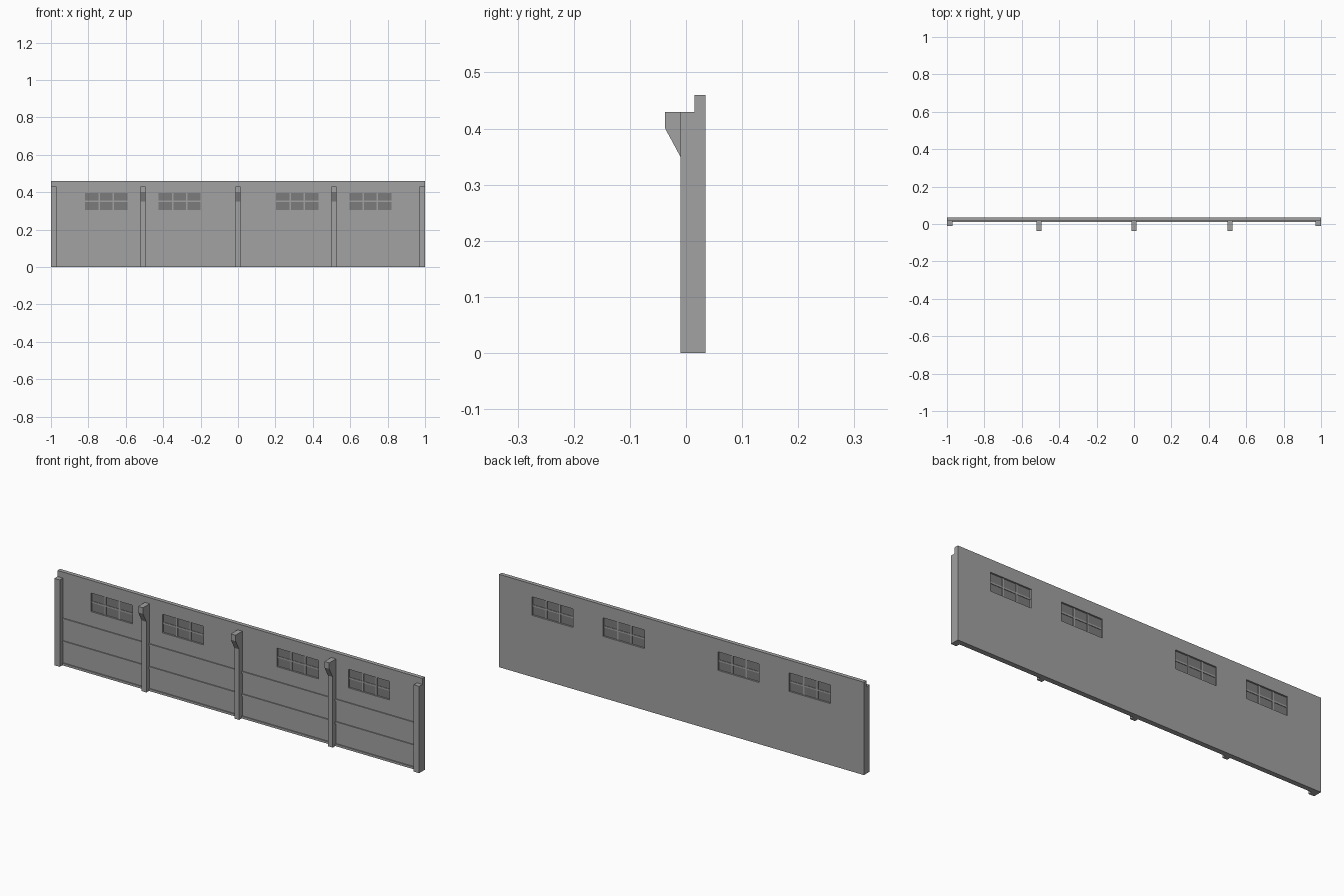
import bpy, bmesh
from mathutils import Vector

cube = bpy.data.objects.get("Cube")
if cube:
    bpy.data.objects.remove(cube, do_unlink=True)


def make_material(name, value):
    mat = bpy.data.materials.new(name)
    mat.use_nodes = True
    color = (value, value, value, 1)
    mat.diffuse_color = color
    mat.node_tree.nodes["Principled BSDF"].inputs["Base Color"].default_value = color
    return mat


concrete = make_material("concrete grey", 0.36)
glass = make_material("dark window grey", 0.2)


def finish(name, bm, mat):
    bmesh.ops.recalc_face_normals(bm, faces=bm.faces)
    mesh = bpy.data.meshes.new(name)
    bm.to_mesh(mesh)
    bm.free()
    mesh.materials.append(mat)
    obj = bpy.data.objects.new(name, mesh)
    bpy.context.collection.objects.link(obj)
    return obj


def box(name, x, y, z, mat):
    """Box from (low, high) ranges on each axis."""
    bm = bmesh.new()
    bmesh.ops.create_cube(bm, size=1)
    for v in bm.verts:
        v.co = Vector([r[0] if c < 0 else r[1] for c, r in zip(v.co, (x, y, z))])
    return finish(name, bm, mat)


def extruded_profile(name, profile, x, mat):
    """Side profile of (y, z) points extruded over an x range."""
    bm = bmesh.new()
    face = bm.faces.new([bm.verts.new((x[0], y, z)) for y, z in profile])
    ext = bmesh.ops.extrude_face_region(bm, geom=[face])["geom"]
    verts = [g for g in ext if isinstance(g, bmesh.types.BMVert)]
    bmesh.ops.translate(bm, verts=verts, vec=(x[1] - x[0], 0, 0))
    return finish(name, bm, mat)


FRONT, BACK, POST_FRONT = 0.015, 0.035, -0.01
HEIGHT, POST_TOP = 0.46, 0.43
SILL, HEAD = 0.305, 0.397
windows = [(-0.817, -0.59), (-0.425, -0.2), (0.203, 0.43), (0.595, 0.82)]

# Wall slab with four window openings
xs = [-1] + [x for pair in windows for x in pair] + [1]
zs = [0, SILL, HEAD, HEIGHT]
bm = bmesh.new()
grid = [[bm.verts.new((x, FRONT, z)) for z in zs] for x in xs]
for i in range(len(xs) - 1):
    for j in range(len(zs) - 1):
        if not (i % 2 == 1 and j == 1):
            bm.faces.new((grid[i][j], grid[i + 1][j], grid[i + 1][j + 1], grid[i][j + 1]))
ext = bmesh.ops.extrude_face_region(bm, geom=bm.faces[:], use_keep_orig=True)["geom"]
moved = [g for g in ext if isinstance(g, bmesh.types.BMVert)]
bmesh.ops.translate(bm, verts=moved, vec=(0, BACK - FRONT, 0))
finish("wall", bm, concrete)

# Windows: recessed pane, two upright bars and one cross bar
BAR = 0.004
for n, (x0, x1) in enumerate(windows, 1):
    box(f"window_pane_{n}", (x0, x1), (0.023, 0.027), (SILL, HEAD), glass)
    for k in (1, 2):
        c = x0 + (x1 - x0) * k / 3
        box(f"window_upright_bar_{n}_{k}", (c - BAR, c + BAR), (0.02, 0.03), (SILL, HEAD), concrete)
    mid = (SILL + HEAD) / 2
    box(f"window_cross_bar_{n}", (x0, x1), (0.0205, 0.0295), (mid - BAR, mid + BAR), concrete)

# End posts
for name, x in (("right_end_post", (-1, -0.97)), ("left_end_post", (0.97, 1))):
    box(name, x, (POST_FRONT, FRONT), (0, POST_TOP), concrete)

# Bracketed pillars
profile = [(FRONT, 0), (POST_FRONT, 0), (POST_FRONT, 0.35),
           (-0.037, 0.4), (-0.037, POST_TOP), (FRONT, POST_TOP)]
for name, c in (("right_pillar", -0.508), ("middle_pillar", 0), ("left_pillar", 0.513)):
    extruded_profile(name, profile, (c - 0.013, c + 0.013), concrete)

# Thin horizontal rails on the lower front
for n, z in enumerate((0, 0.11, 0.222), 1):
    box(f"front_rail_{n}", (-0.97, 0.97), (0.01, FRONT), (z, z + 0.011), concrete)
